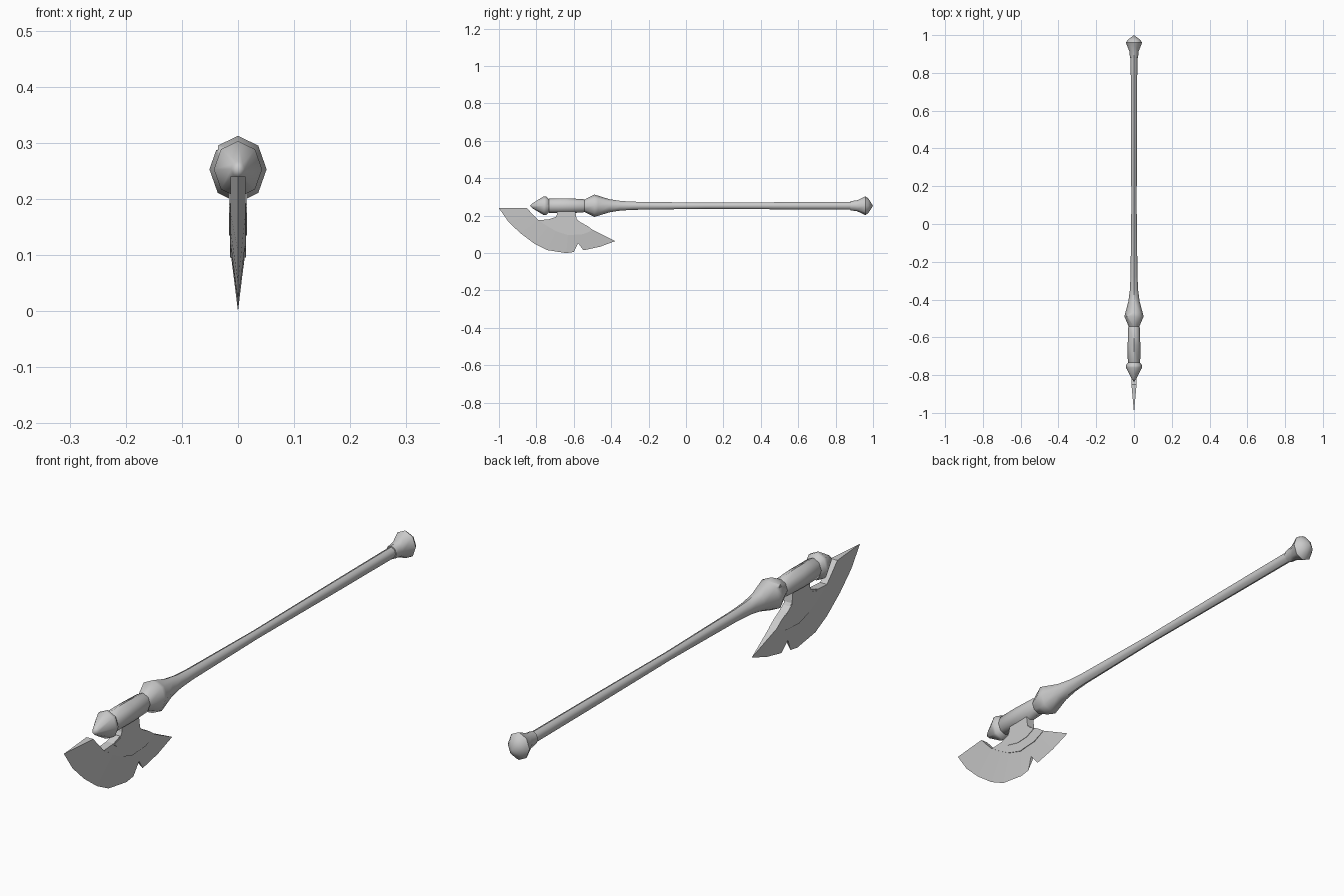
import bpy, bmesh, math

if "Cube" in bpy.data.objects:
    bpy.data.objects.remove(bpy.data.objects["Cube"])

AXIS_Z = 0.253   # height of the shaft's centre line


def finish(bm, name, smooth_angle=None):
    bmesh.ops.recalc_face_normals(bm, faces=bm.faces[:])
    mesh = bpy.data.meshes.new(name)
    bm.to_mesh(mesh)
    bm.free()
    ob = bpy.data.objects.new(name, mesh)
    bpy.context.collection.objects.link(ob)
    if smooth_angle:
        bpy.ops.object.select_all(action='DESELECT')
        ob.select_set(True)
        bpy.context.view_layer.objects.active = ob
        bpy.ops.object.shade_smooth_by_angle(angle=math.radians(smooth_angle))
    return ob


def lathe(name, profile, sides=8, z_scale=1.17):
    """Octagonal, slightly oval turning along y from (y, radius) pairs."""
    bm = bmesh.new()
    rings = []
    for y, r in profile:
        if r == 0:
            rings.append([bm.verts.new((0, y, AXIS_Z))] * sides)
            continue
        rings.append([bm.verts.new((r * math.cos(a), y, AXIS_Z + r * z_scale * math.sin(a)))
                      for a in (2 * math.pi * i / sides for i in range(sides))])
    for a, b in zip(rings, rings[1:]):
        for i in range(sides):
            j = (i + 1) % sides
            bm.faces.new(list(dict.fromkeys((a[i], a[j], b[j], b[i]))))
    for ring in (rings[0], rings[-1]):
        if len(set(ring)) > 1:
            bm.faces.new(ring)
    return finish(bm, name, 50)


def plate(name, outline, half):
    """Flat (y, z) outline extruded symmetrically across x."""
    bm = bmesh.new()
    face = bm.faces.new([bm.verts.new((-half, y, z)) for y, z in outline])
    ext = bmesh.ops.extrude_face_region(bm, geom=[face])
    bmesh.ops.translate(bm, vec=(2 * half, 0, 0),
                        verts=[v for v in ext['geom'] if isinstance(v, bmesh.types.BMVert)])
    return finish(bm, name)


# Handle, flaring into the collar
handle = lathe("handle", [
    (-0.545, 0.027), (-0.49, 0.051), (-0.47, 0.046), (-0.41, 0.030), (-0.35, 0.022),
    (-0.28, 0.0185), (0.1, 0.014), (0.55, 0.0165), (0.89, 0.0175)])

# Pommel at the butt end
lathe("pommel", [(0.88, 0.021), (0.915, 0.025), (0.96, 0.043), (0.975, 0.033), (1.0, 0)])

# Socket that holds the blade, and the pointed cap
lathe("head_socket", [(-0.74, 0.026), (-0.73, 0.033), (-0.64, 0.0335), (-0.55, 0.031), (-0.54, 0.026)])
lathe("head_cap", [(-0.835, 0), (-0.82, 0.012), (-0.76, 0.043), (-0.748, 0.043), (-0.725, 0.024)])

# Small chip cut from the collar rim
bm = bmesh.new()
bmesh.ops.create_cube(bm, size=0.03)
bmesh.ops.translate(bm, verts=bm.verts[:], vec=(-0.051, -0.495, 0.302))
chip = finish(bm, "chip_cutter")
chip.hide_render = True
chip.hide_set(True)
cut = handle.modifiers.new("chip", 'BOOLEAN')
cut.operation = 'DIFFERENCE'
cut.object = chip

# Blade: (thick back y, z), (cutting edge y, z), edge half thickness
sections = [
    ((-0.85, 0.24), (-1.0, 0.24), 0),
    ((-0.82, 0.207), (-0.95, 0.168), 0),
    ((-0.79, 0.176), (-0.885, 0.106), 0),
    ((-0.735, 0.145), (-0.81, 0.05), 0),
    ((-0.69, 0.125), (-0.743, 0.016), 0),
    ((-0.63, 0.112), (-0.64, 0.0), 0),
    ((-0.59, 0.107), (-0.6, 0.006), 0),
    ((-0.57, 0.108), (-0.577, 0.053), 0.006),
    ((-0.545, 0.112), (-0.548, 0.015), 0),
    ((-0.525, 0.117), (-0.46, 0.034), 0),
    ((-0.497, 0.123), (-0.378, 0.064), 0),
]
bm = bmesh.new()
rows = []
for (by, bz), (ey, ez), t in sections:
    rows.append((bm.verts.new((0.0135, by, bz)), bm.verts.new((t, ey, ez)),
                 bm.verts.new((-t, ey, ez)), bm.verts.new((-0.0135, by, bz))))
for a, b in zip(rows, rows[1:]):
    for i in range(4):
        j = (i + 1) % 4
        bm.faces.new((a[i], a[j], b[j], b[i]))
bm.faces.new(rows[0])
bm.faces.new(rows[-1])
bmesh.ops.remove_doubles(bm, verts=bm.verts[:], dist=0.0005)
finish(bm, "blade")

# Raised cheek on the blade, and the stem up to the socket
plate("blade_cheek", [
    (-0.79, 0.176), (-0.735, 0.18), (-0.70, 0.192), (-0.59, 0.192), (-0.575, 0.17),
    (-0.53, 0.147), (-0.497, 0.123), (-0.55, 0.101), (-0.63, 0.096), (-0.69, 0.115),
    (-0.735, 0.14)], 0.0145)
plate("blade_stem", [
    (-0.685, 0.25), (-0.69, 0.205), (-0.70, 0.185), (-0.735, 0.175), (-0.70, 0.15),
    (-0.64, 0.135), (-0.59, 0.138), (-0.55, 0.155), (-0.585, 0.18), (-0.595, 0.25)], 0.016)
